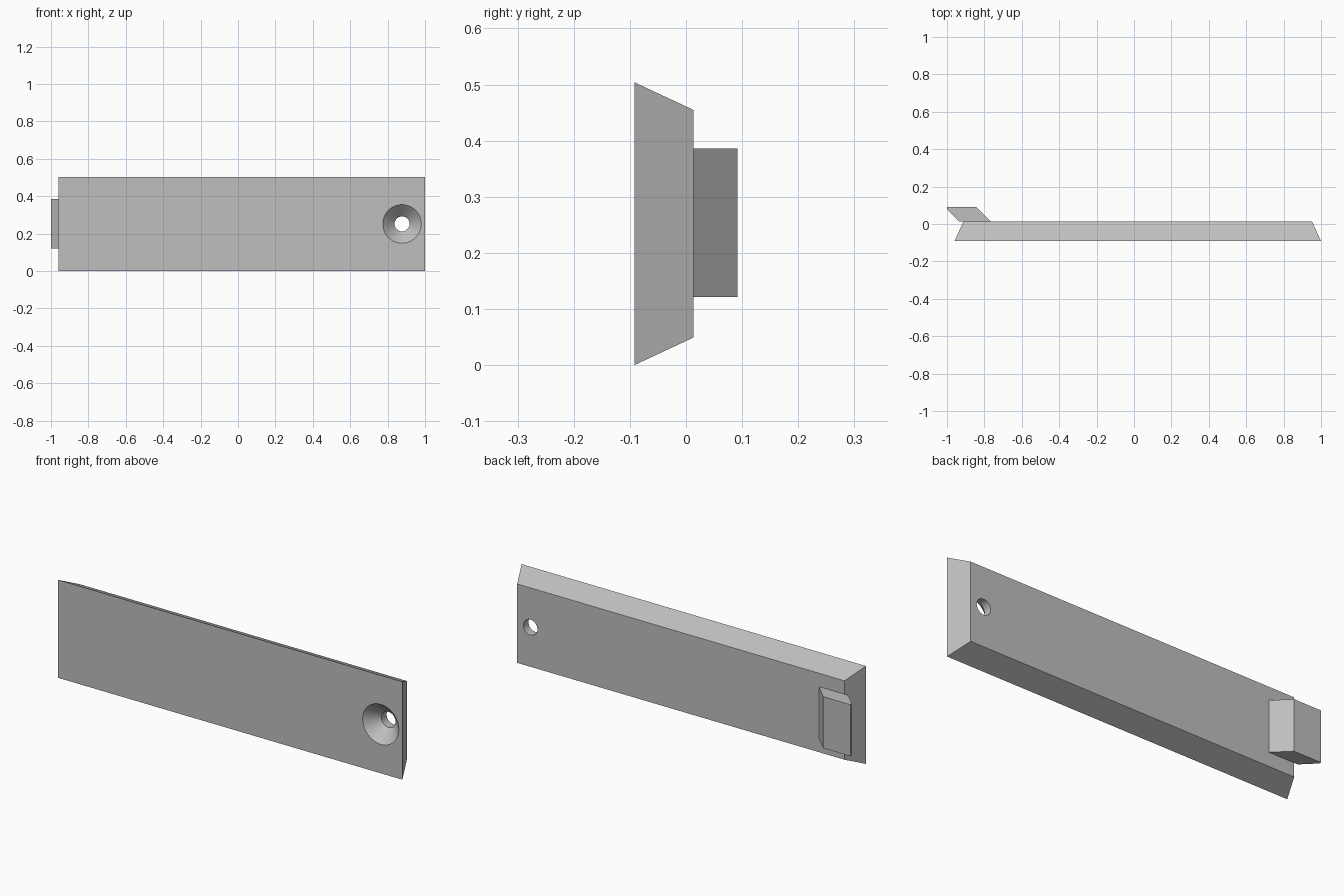
import bpy, bmesh, math

cube = bpy.data.objects.get("Cube")
if cube:
    bpy.data.objects.remove(cube, do_unlink=True)

grey = bpy.data.materials.new("plain_grey")
grey.use_nodes = True
colour = (0.52, 0.52, 0.52, 1)
grey.diffuse_color = colour
grey.node_tree.nodes["Principled BSDF"].inputs["Base Color"].default_value = colour


def loft(name, rings):
    """Skin matching closed rings of points and cap both ends."""
    bm = bmesh.new()
    loops = [[bm.verts.new(p) for p in ring] for ring in rings]
    count = len(loops[0])
    for a, b in zip(loops, loops[1:]):
        for i in range(count):
            j = (i + 1) % count
            bm.faces.new((a[i], a[j], b[j], b[i]))
    bm.faces.new(loops[0])
    bm.faces.new(loops[-1])
    bmesh.ops.recalc_face_normals(bm, faces=bm.faces)
    mesh = bpy.data.meshes.new(name)
    bm.to_mesh(mesh)
    bm.free()
    mesh.materials.append(grey)
    obj = bpy.data.objects.new(name, mesh)
    bpy.context.collection.objects.link(obj)
    return obj


def rectangle(x0, x1, z0, z1, y):
    return [(x0, y, z0), (x1, y, z0), (x1, y, z1), (x0, y, z1)]


def circle(x, z, radius, y, sides=64):
    angles = [2 * math.pi * i / sides for i in range(sides)]
    return [(x + radius * math.cos(a), y, z + radius * math.sin(a)) for a in angles]


front, back = -0.092, 0.013

# Plate with bevelled sides
plate = loft("plate", [rectangle(-0.96, 1.0, 0, 0.504, front),
                       rectangle(-0.912, 0.952, 0.049, 0.455, back)])

# Countersunk screw hole
hole = [(0.113, front - 0.01), (0.04, front + 0.063), (0.04, back + 0.05)]
cutter = loft("hole_cutter", [circle(0.877, 0.252, r, y) for r, y in hole])
cutter.hide_render = True
cut = plate.modifiers.new("screw_hole", "BOOLEAN")
cut.operation = "DIFFERENCE"
cut.solver = "EXACT"
cut.object = cutter
bpy.context.view_layer.objects.active = plate
plate.select_set(True)
bpy.ops.object.modifier_apply(modifier=cut.name)
bpy.data.objects.remove(cutter, do_unlink=True)
bpy.ops.object.shade_smooth_by_angle(angle=math.radians(20))

# Slanted hook on the back
profile = [(-0.933, back), (-0.766, back), (-0.845, 0.092), (-1.0, 0.092), (-1.0, 0.08)]
loft("hook", [[(x, y, z) for x, y in profile] for z in (0.121, 0.386)])
